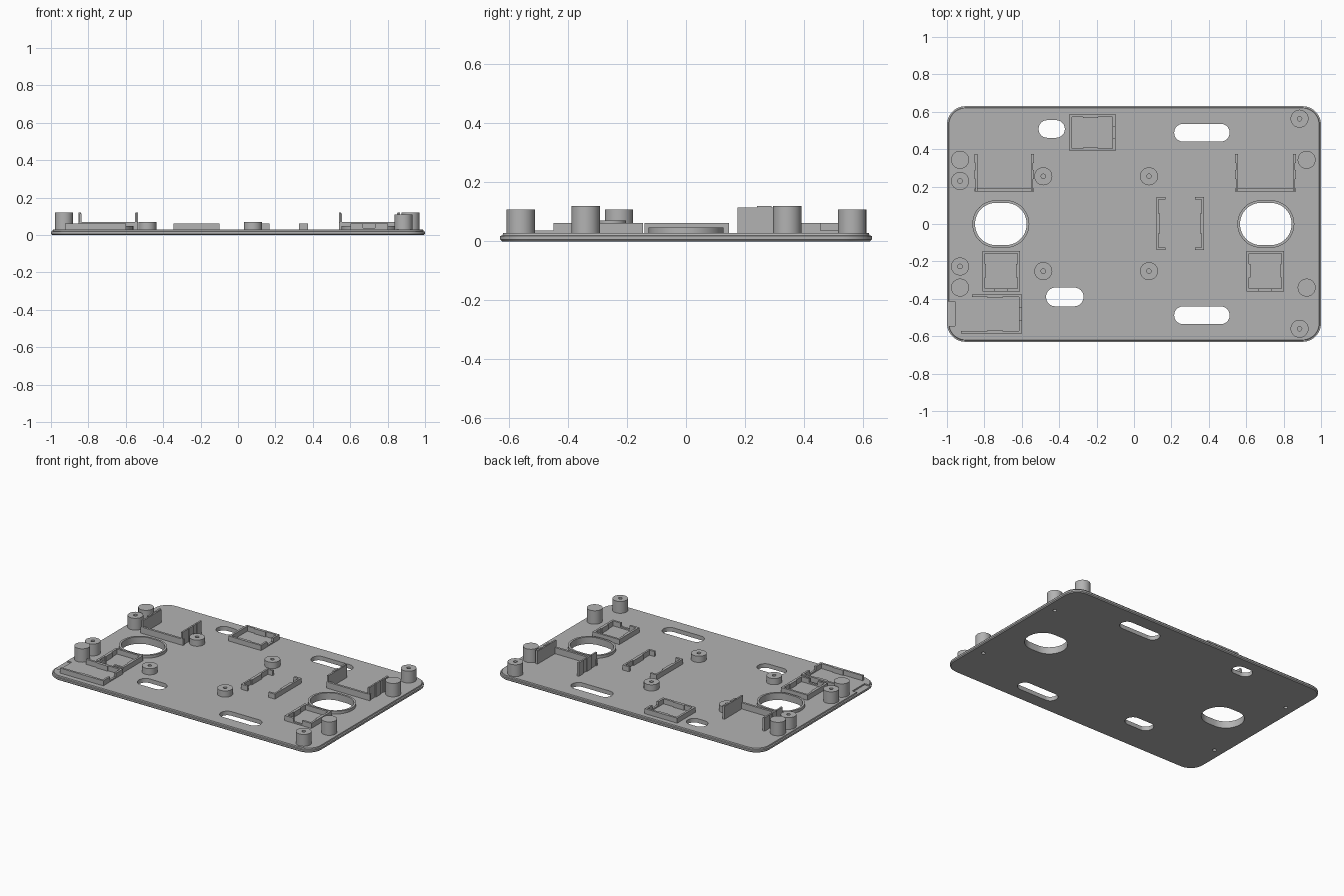
import bpy, bmesh
from math import sin, cos, pi

if "Cube" in bpy.data.objects:
    bpy.data.objects.remove(bpy.data.objects["Cube"], do_unlink=True)

grey = bpy.data.materials.new("plain grey")
grey.use_nodes = True
colour = (0.45, 0.45, 0.45, 1)
grey.diffuse_color = colour
grey.node_tree.nodes["Principled BSDF"].inputs["Base Color"].default_value = colour

TOP = 0.028   # upper face of the plate
WALL = 0.062  # height of the low walls
SILL = 0.037  # height of the low sills


def finish(name, bm, smooth=False):
    bmesh.ops.recalc_face_normals(bm, faces=bm.faces)
    mesh = bpy.data.meshes.new(name)
    bm.to_mesh(mesh)
    bm.free()
    mesh.materials.append(grey)
    obj = bpy.data.objects.new(name, mesh)
    bpy.context.collection.objects.link(obj)
    if smooth:
        bpy.ops.object.select_all(action='DESELECT')
        obj.select_set(True)
        bpy.context.view_layer.objects.active = obj
        bpy.ops.object.shade_smooth_by_angle()
    return obj


def rounded(cx, cy, hx, hy, r, seg=12):
    """Outline of a rounded rectangle given its half sizes."""
    pts = []
    for i, (sx, sy) in enumerate([(1, 1), (-1, 1), (-1, -1), (1, -1)]):
        for k in range(seg + 1):
            a = (i + k / seg) * pi / 2
            pts.append((cx + sx * (hx - r) + r * cos(a),
                        cy + sy * (hy - r) + r * sin(a)))
    return pts


def loft(bm, loops, cap=True):
    """Bridge (outline, z) loops; without caps the last joins the first."""
    rings = [[bm.verts.new((x, y, z)) for x, y in pts] for pts, z in loops]
    pairs = list(zip(rings, rings[1:]))
    if cap:
        bm.faces.new(rings[0])
        bm.faces.new(rings[-1])
    else:
        pairs.append((rings[-1], rings[0]))
    for a, b in pairs:
        for i in range(len(a)):
            j = (i + 1) % len(a)
            bm.faces.new((a[i], a[j], b[j], b[i]))


def box(bm, x0, x1, y0, y1, z1=WALL, z0=TOP - 0.002):
    loft(bm, [([(x0, y0), (x1, y0), (x1, y1), (x0, y1)], z) for z in (z0, z1)])


def circle(x, y, r, seg=32):
    return [(x + r * cos(2 * pi * k / seg), y + r * sin(2 * pi * k / seg))
            for k in range(seg)]


# Base plate with a stepped rim
bm = bmesh.new()
loft(bm, [(rounded(0, 0, 1 - d, 0.63 - d, 0.1 - d), z) for d, z in
          [(0.006, 0), (0, 0.006), (0, 0.018), (0.008, 0.02), (0.01, TOP)]])
plate = finish("base_plate", bm)

# Openings: slots, large ports, screw holes and edge notch
bm = bmesh.new()
slots = [(-0.44, 0.508, 0.07, 0.047), (0.363, 0.488, 0.148, 0.047),
         (-0.37, -0.39, 0.1, 0.05), (0.363, -0.488, 0.148, 0.047)]
for x, y, hx, hy in slots:
    loft(bm, [(rounded(x, y, hx, hy, hy - 0.001), z) for z in (-0.1, 0.1)])
ports = (-0.712, 0.705)
for x in ports:
    loft(bm, [(rounded(x, 0, 0.138, 0.113, 0.112), z) for z in (-0.1, 0.1)])
solid_posts = [(x, y) for x in (-0.93, 0.923) for y in (-0.34, 0.343)]
for x, y in solid_posts:
    loft(bm, [(circle(x, y, 0.012), z) for z in (-0.1, 0.1)])
box(bm, -1.1, -0.957, -0.545, -0.415, 0.1, 0.019)
cutter = finish("opening_cutter", bm)
cutter.hide_render = True

cut = plate.modifiers.new("openings", 'BOOLEAN')
cut.operation, cut.solver, cut.object = 'DIFFERENCE', 'EXACT', cutter
bpy.context.view_layer.objects.active = plate
plate.select_set(True)
bpy.ops.object.modifier_apply(modifier=cut.name)
bpy.data.objects.remove(cutter, do_unlink=True)
bpy.ops.object.shade_smooth_by_angle()

# Raised collars around the large ports
for side, x in zip(("right", "left"), ports):
    bm = bmesh.new()
    outer, inner = (rounded(x, 0, 0.138 + t, 0.113 + t, 0.112 + t) for t in (0.014, 0))
    loft(bm, [(outer, TOP), (outer, 0.047), (inner, 0.047), (inner, TOP)], cap=False)
    finish(side + "_port_collar", bm, True)


# Round posts: bored from above, or closed on top and bored from below
def post(name, x, y, h, from_top):
    bm = bmesh.new()
    outer, bore = circle(x, y, 0.048), circle(x, y, 0.012)
    if from_top:
        loops = [(outer, TOP), (outer, h), (bore, h), (bore, TOP + 0.005)]
    else:
        loops = [(outer, h), (outer, TOP), (bore, TOP), (bore, h - 0.03)]
    loft(bm, loops)
    finish(name, bm, True)


for x, y in solid_posts:
    post("solid_post", x, y, 0.119, False)
for x, y in [(0.885, 0.563), (0.885, -0.56), (-0.93, 0.23), (-0.93, -0.227)]:
    post("tall_screw_post", x, y, 0.108, True)
for x in (-0.485, 0.08):
    for y in (-0.252, 0.255):
        post("short_screw_post", x, y, 0.07, True)

# Tall cradles: low crossbar and two high cheeks with small lips
for name, x0, x1 in [("right_cradle", -0.852, -0.535), ("left_cradle", 0.54, 0.866)]:
    bm = bmesh.new()
    box(bm, x0, x1, 0.175, 0.19, 0.07)
    for x, s in ((x0, 1), (x1, -1)):
        a, b = sorted((x + s * 0.005, x + s * 0.016))
        box(bm, a, b, 0.175, 0.375, 0.115)
        for y in (0.24, 0.325):
            a, b = sorted((x, x + s * 0.012))
            box(bm, a, b, y, y + 0.05, 0.119)
    finish(name, bm)

# Square trays with a sill gap in the front wall
T = 0.014
for name, x0, x1 in [("right_tray", -0.81, -0.61), ("left_tray", 0.602, 0.802)]:
    bm = bmesh.new()
    y0, y1, mid = -0.36, -0.145, (x0 + x1) / 2
    for x in (x0, x1 - T):
        box(bm, x, x + T, y0, y1)
    for x, s in ((x0 + T, 1), (x1 - T, -1)):
        a, b = sorted((x, x + s * 0.006))
        box(bm, a, b, -0.285, -0.215)
    box(bm, x0, x1, y1 - T, y1)
    box(bm, x0, mid - 0.035, y0, y0 + T)
    box(bm, mid + 0.03, x1, y0, y0 + T)
    box(bm, x0, x1, y0, y0 + T, SILL)
    finish(name, bm)

# Trays with a sill gap in the left wall
for name, x0, x0_upper, x1, y0, y1 in [
        ("back_tray", -0.345, -0.345, -0.1, 0.39, 0.587),
        ("corner_tray", -0.925, -0.865, -0.6, -0.586, -0.376)]:
    bm = bmesh.new()
    mid, cx = (y0 + y1) / 2, (x0_upper + x1) / 2 - 0.01
    box(bm, x0, x1, y0, y0 + T)
    box(bm, x0_upper, x1, y1 - T, y1)
    box(bm, cx - 0.04, cx + 0.04, y0 + T, y0 + T + 0.006)
    box(bm, cx - 0.04, cx + 0.04, y1 - T - 0.006, y1 - T)
    box(bm, x1 - T, x1, y0, mid - 0.032)
    box(bm, x1 - T, x1, mid + 0.032, y1)
    box(bm, x1 - T, x1, y0, y1, SILL)
    if x0 == x0_upper:
        box(bm, x0, x0 + T, y0, y1)
    finish(name, bm)

# Pair of facing clips in the middle
for name, x, s in [("right_clip", 0.12, 1), ("left_clip", 0.374, -1)]:
    bm = bmesh.new()

    def bar(length, y0, y1, start=0):
        a, b = sorted((x + s * start, x + s * length))
        box(bm, a, b, y0, y1)

    bar(0.012, -0.14, 0.145)
    bar(0.02, -0.05, 0.055, 0.012)
    bar(0.048, -0.14, -0.126)
    bar(0.048, 0.131, 0.145)
    finish(name, bm)
